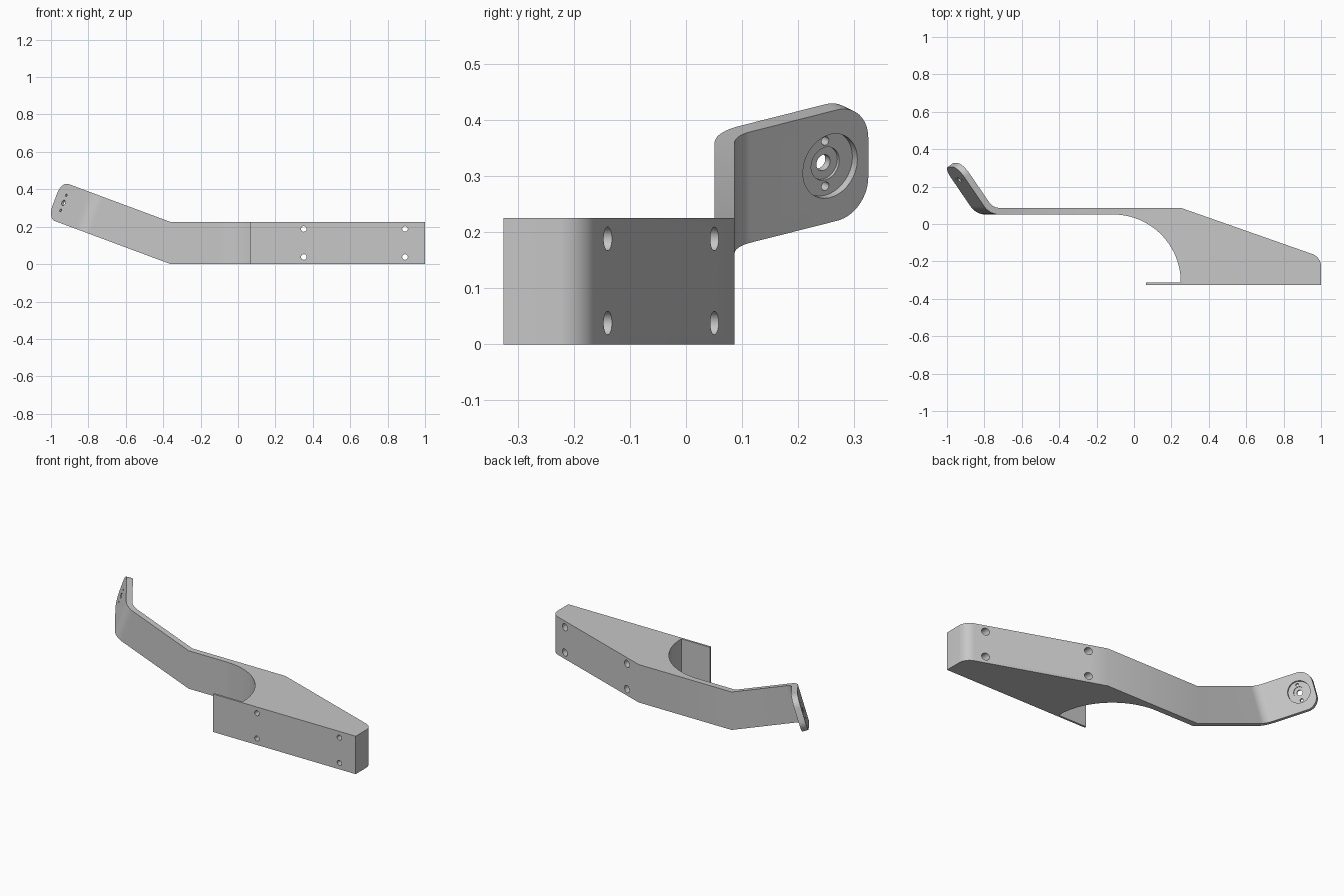
import bpy, bmesh, math
from mathutils import Vector, Matrix

if "Cube" in bpy.data.objects:
    bpy.data.objects.remove(bpy.data.objects["Cube"])

grey = bpy.data.materials.new("plain_grey")
grey.use_nodes = True
grey.diffuse_color = (0.57, 0.57, 0.57, 1)
grey.node_tree.nodes["Principled BSDF"].inputs["Base Color"].default_value = (0.57, 0.57, 0.57, 1)

HEIGHT, JOINT = 0.225, -0.36           # block height, x where the arm starts to rise
FRONT, BACK = 0.051, 0.0865
THICK = BACK - FRONT
RISE, BEND = math.radians(20.4), math.radians(54)

# Axes of the rising arm: along it, and across its width
ALONG = Vector((-math.cos(RISE), 0, math.sin(RISE)))
ACROSS = Vector((math.sin(RISE), 0, math.cos(RISE)))
WIDTH = HEIGHT * math.cos(RISE)
MITRE = HEIGHT * math.sin(RISE)


def rounded(corners, steps):
    """Outline through (x, y, radius) corners, with arcs where radius > 0."""
    points = []
    for i, (x, y, r) in enumerate(corners):
        p = Vector((x, y))
        if r == 0:
            points.append(p)
            continue
        a = (Vector(corners[i - 1][:2]) - p).normalized()
        b = (Vector(corners[(i + 1) % len(corners)][:2]) - p).normalized()
        half = a.angle(b) / 2
        centre = p + (a + b).normalized() * r / math.sin(half)
        start = p + a * r / math.tan(half) - centre
        sweep = math.pi - 2 * half
        sign = 1 if a.x * b.y - a.y * b.x < 0 else -1
        for k in range(steps + 1):
            t = sign * sweep * k / steps
            points.append(centre + Vector((start.x * math.cos(t) - start.y * math.sin(t),
                                           start.x * math.sin(t) + start.y * math.cos(t))))
    return points


def prism(bm, low, high):
    """Solid between two matching outlines, left open on the last side."""
    lo = [bm.verts.new(p) for p in low]
    hi = [bm.verts.new(p) for p in high]
    bm.faces.new(lo)
    bm.faces.new(hi)
    for i in range(len(lo) - 1):
        bm.faces.new((lo[i], lo[i + 1], hi[i + 1], hi[i]))
    return lo, hi


bm = bmesh.new()

# Mounting block with curved recess, thin lip and tapered back
block = rounded([(JOINT, FRONT, 0), (0.25, FRONT, 0.362), (0.25, -0.313, 0),
                 (0.063, -0.313, 0), (0.063, -0.325, 0), (1, -0.325, 0),
                 (1, -0.177, 0.07), (0.25, BACK, 0), (JOINT, BACK, 0)], 28)
prism(bm, [(p.x, p.y, 0) for p in block], [(p.x, p.y, HEIGHT) for p in block])

# Rising arm with a bent end plate
tip = Vector((0.701, 0.304))
tip_back = tip + THICK * Vector((-math.sin(BEND), math.cos(BEND)))
bend_u = tip.x - (tip.y - FRONT) / math.tan(BEND)
inner_u = bend_u - THICK * math.tan(BEND / 2)
arm = rounded([(0, FRONT, 0), (bend_u, FRONT, 0.105), (tip.x, tip.y, 0),
               (tip_back.x, tip_back.y, 0), (inner_u, BACK, 0.07), (0, BACK, 0)], 12)


def arm_point(u, y, w):
    return Vector((JOINT, y, 0)) + ALONG * u + ACROSS * w


low = [arm_point(p.x, p.y, 0) for p in arm]
high = [arm_point(p.x if p.x > 0.01 else MITRE, p.y, WIDTH) for p in arm]
lo, hi = prism(bm, low, high)

# Round the two end corners of the plate
end = [i for i, p in enumerate(arm) if p in (tip, tip_back)]
edges = [bm.edges.get([ring[i] for i in end]) for ring in (lo, hi)]
bmesh.ops.bevel(bm, geom=edges, offset=0.068, segments=14, profile=0.5, affect='EDGES')
bmesh.ops.remove_doubles(bm, verts=bm.verts, dist=0.0002)
bmesh.ops.recalc_face_normals(bm, faces=bm.faces)
mesh = bpy.data.meshes.new("bracket")
bm.to_mesh(mesh)
bm.free()
mesh.materials.append(grey)
bracket = bpy.data.objects.new("bracket", mesh)
bpy.context.collection.objects.link(bracket)
bpy.context.view_layer.objects.active = bracket
bracket.select_set(True)


def drill(start, finish, radius):
    """Cut a round hole from start to finish."""
    axis = finish - start
    cb = bmesh.new()
    turn = axis.to_track_quat('Z', 'Y').to_matrix().to_4x4()
    bmesh.ops.create_cone(cb, cap_ends=True, segments=36, radius1=radius, radius2=radius,
                          depth=axis.length,
                          matrix=Matrix.Translation((start + finish) / 2) @ turn)
    cm = bpy.data.meshes.new("hole_cutter")
    cb.to_mesh(cm)
    cb.free()
    cm.materials.append(grey)
    cutter = bpy.data.objects.new("hole_cutter", cm)
    cutter.hide_render = True
    bpy.context.collection.objects.link(cutter)
    mod = bracket.modifiers.new("hole", 'BOOLEAN')
    mod.operation, mod.solver, mod.object = 'DIFFERENCE', 'EXACT', cutter
    bpy.ops.object.modifier_apply(modifier=mod.name)
    bpy.data.objects.remove(cutter)
    bpy.data.meshes.remove(cm)


# Stepped bolt holes through the block
for x in (0.352, 0.893):
    for z in (0.038, 0.188):
        drill(Vector((x, 0.2, z)), Vector((x, -0.28, z)), 0.021)
        drill(Vector((x, -0.25, z)), Vector((x, -0.4, z)), 0.015)

# Round seat, inner step, centre hole and two screw holes in the end plate
toward_tip = Vector((math.cos(BEND), math.sin(BEND)))
seat = tip_back - toward_tip * 0.084
seat = arm_point(seat.x, seat.y, WIDTH / 2 + 0.002)
inward = ALONG * math.sin(BEND) - Vector((0, 1, 0)) * math.cos(BEND)
for radius, depth, shift in ((0.06, 0.015, 0), (0.031, 0.021, 0), (0.015, 0.06, 0),
                             (0.008, 0.06, 0.043), (0.008, 0.06, -0.043)):
    c = seat + ACROSS * shift
    drill(c - inward * 0.03, c + inward * depth, radius)

bpy.ops.object.shade_smooth_by_angle(angle=math.radians(30))
